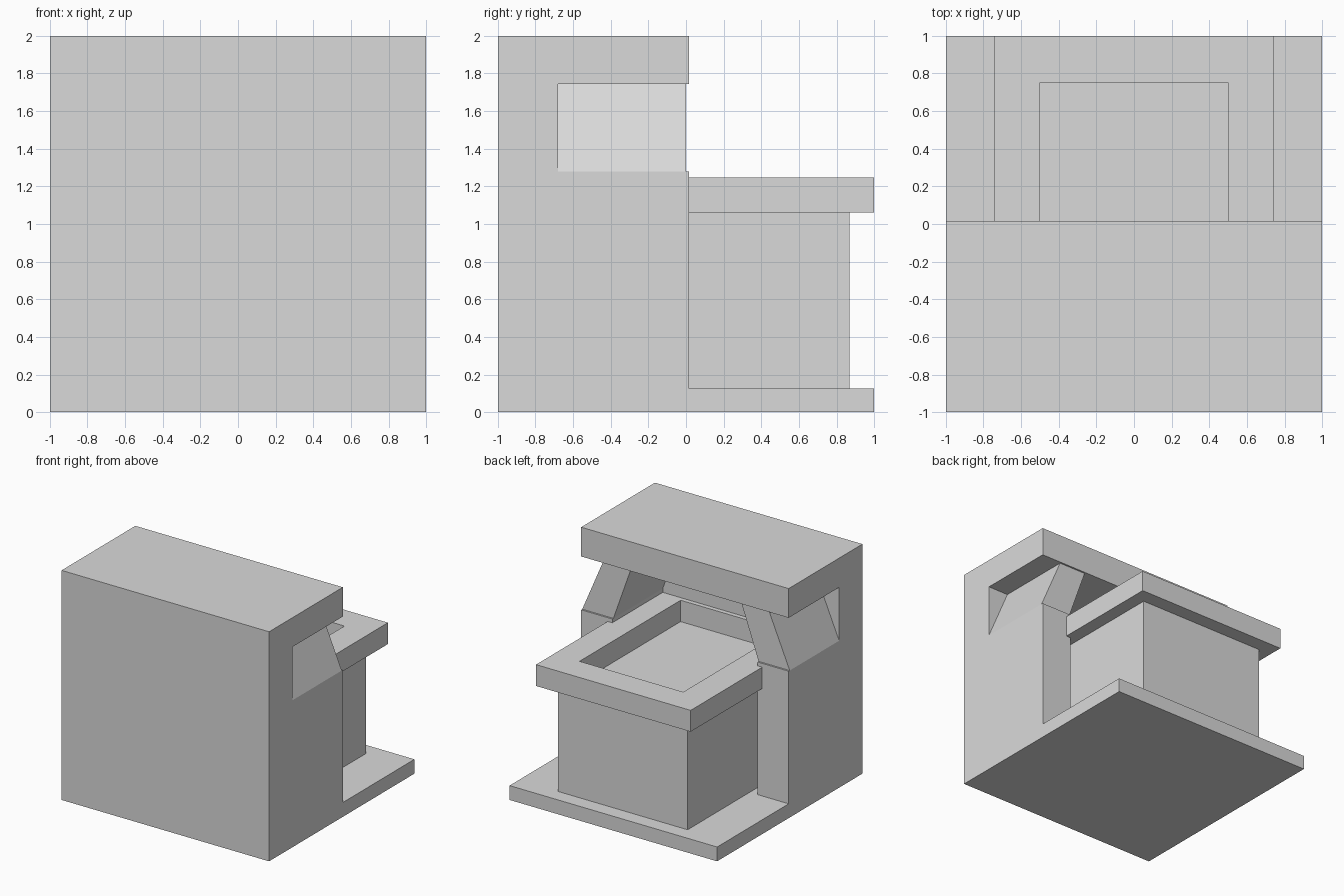
import bpy, bmesh
from mathutils import Vector

if "Cube" in bpy.data.objects:
    bpy.data.objects.remove(bpy.data.objects["Cube"])

grey = bpy.data.materials.new("plain_grey")
grey.diffuse_color = (0.7, 0.7, 0.7, 1)
grey.use_nodes = True
grey.node_tree.nodes["Principled BSDF"].inputs["Base Color"].default_value = grey.diffuse_color


def prism(name, profile, axis, lo, hi):
    """Extrude a 2D profile along x (profile is y,z) or y (profile is x,z)."""
    place = {"x": lambda a, b, t: (t, a, b), "y": lambda a, b, t: (a, t, b)}[axis]
    bm = bmesh.new()
    face = bm.faces.new([bm.verts.new(place(a, b, lo)) for a, b in profile])
    ext = bmesh.ops.extrude_face_region(bm, geom=[face])
    moved = [v for v in ext["geom"] if isinstance(v, bmesh.types.BMVert)]
    shift = Vector(place(0, 0, hi - lo))
    bmesh.ops.translate(bm, verts=moved, vec=shift)
    bmesh.ops.recalc_face_normals(bm, faces=bm.faces)
    mesh = bpy.data.meshes.new(name)
    bm.to_mesh(mesh)
    bm.free()
    mesh.materials.append(grey)
    ob = bpy.data.objects.new(name, mesh)
    bpy.context.collection.objects.link(ob)
    return ob


def box(name, x0, x1, y0, y1, z0, z1):
    return prism(name, [(x0, z0), (x1, z0), (x1, z1), (x0, z1)], "y", y0, y1)


def cut(target, cutter):
    mod = target.modifiers.new("cut", "BOOLEAN")
    mod.operation = "DIFFERENCE"
    mod.solver = "EXACT"
    mod.object = cutter
    bpy.context.view_layer.objects.active = target
    bpy.ops.object.modifier_apply(modifier=mod.name)
    bpy.data.objects.remove(cutter)


BACK, WALL = 0.015, -0.68          # rear of the shell, inside of the front wall
BASE, SILL, ROOF = 0.125, 1.28, 1.745

# Shell: front wall, roof, side walls and base slab from one side profile
shell = prism("shell", [(-1, 0), (1, 0), (1, BASE), (BACK, BASE), (BACK, SILL),
                        (0, SILL), (0, ROOF), (BACK, ROOF), (BACK, 2), (-1, 2)],
              "x", -1, 1)

# Inner cavity, narrowing between the leaning supports
cut(shell, prism("cavity", [(-0.7, BASE), (0.7, BASE), (0.7, SILL), (0.534, ROOF),
                            (-0.534, ROOF), (-0.7, SILL)], "y", WALL, 0.2))

# Side notches that leave the supports leaning inward
for s in (-1, 1):
    cut(shell, prism("notch", [(s * 1.2, SILL), (s, SILL), (s * 0.8, ROOF),
                               (s * 1.2, ROOF)], "y", WALL, 0.2))

# Pedestal box carrying the tray
box("pedestal", -0.625, 0.625, WALL, 0.87, BASE, 1.061)

# Tray rim with an open middle
rim = box("tray_rim", -0.745, 0.745, WALL, 1, 1.061, 1.247)
cut(rim, box("tray_opening", -0.5, 0.5, -0.64, 0.752, 1.0, 1.4))
